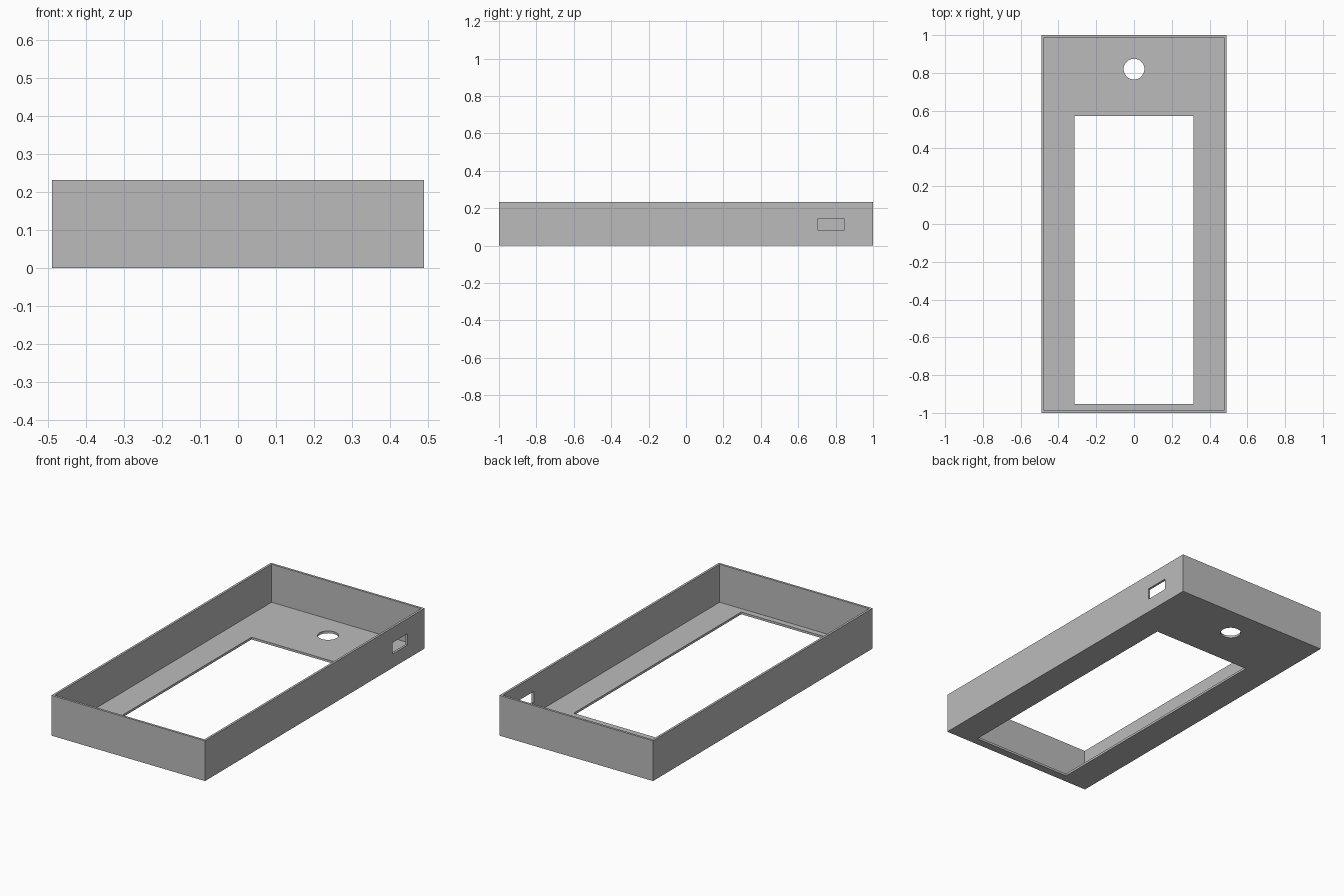
import bpy

cube = bpy.data.objects.get("Cube")
if cube:
    bpy.data.objects.remove(cube, do_unlink=True)

HALF_X, HALF_Y, HEIGHT = 0.49, 1.0, 0.232
WALL = 0.013

grey = bpy.data.materials.new("plain grey")
grey.use_nodes = True
colour = (0.5, 0.5, 0.5, 1)
grey.diffuse_color = colour
grey.node_tree.nodes["Principled BSDF"].inputs["Base Color"].default_value = colour


def box(name, low, high):
    """Box spanning two opposite corners."""
    centre = [(a + b) / 2 for a, b in zip(low, high)]
    bpy.ops.mesh.primitive_cube_add(size=1, location=centre)
    obj = bpy.context.object
    obj.name = name
    obj.scale = [b - a for a, b in zip(low, high)]
    bpy.ops.object.transform_apply(location=True, rotation=False, scale=True)
    obj.data.materials.append(grey)
    return obj


def cut(target, cutter):
    """Subtract the cutter, then discard it."""
    cutter.hide_render = True
    mod = target.modifiers.new("cut", "BOOLEAN")
    mod.operation = "DIFFERENCE"
    mod.solver = "EXACT"
    mod.object = cutter
    bpy.context.view_layer.objects.active = target
    bpy.ops.object.modifier_apply(modifier=mod.name)
    bpy.data.objects.remove(cutter, do_unlink=True)


# Open-topped case body
case = box("case_shell", (-HALF_X, -HALF_Y, 0), (HALF_X, HALF_Y, HEIGHT))
inner_x, inner_y = HALF_X - WALL, HALF_Y - WALL
cut(case, box("cavity", (-inner_x, -inner_y, WALL), (inner_x, inner_y, HEIGHT + 0.1)))

# Screen window in the floor
cut(case, box("window", (-0.315, -0.953, -0.1), (0.315, 0.573, 0.1)))

# Port slot in the left wall
cut(case, box("port", (0.4, 0.705, 0.08), (0.6, 0.845, 0.145)))

# Round button hole in the floor
bpy.ops.mesh.primitive_cylinder_add(vertices=32, radius=0.055, depth=0.2,
                                    location=(0, 0.82, 0))
hole = bpy.context.object
hole.data.materials.append(grey)
cut(case, hole)

case.select_set(True)
bpy.context.view_layer.objects.active = case
bpy.ops.object.shade_smooth_by_angle(angle=0.5)
